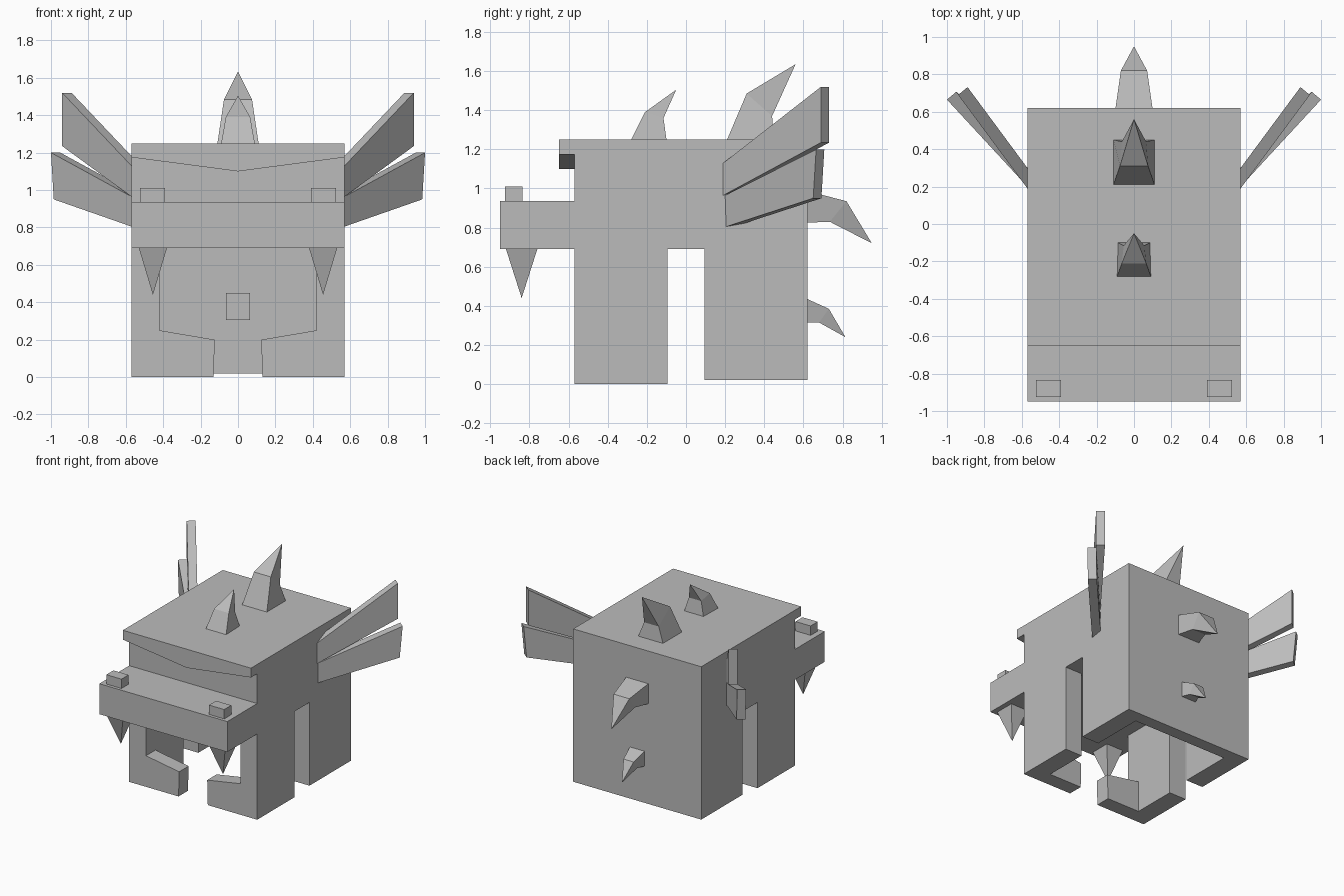
import bpy
import bmesh
from mathutils import Vector

cube = bpy.data.objects.get("Cube")
if cube:
    bpy.data.objects.remove(cube, do_unlink=True)

grey = bpy.data.materials.new("stone_grey")
grey.use_nodes = True
tone = (0.5, 0.5, 0.5, 1)
grey.diffuse_color = tone
grey.node_tree.nodes["Principled BSDF"].inputs["Base Color"].default_value = tone


def finish(name, bm):
    bmesh.ops.recalc_face_normals(bm, faces=bm.faces[:])
    mesh = bpy.data.meshes.new(name)
    bm.to_mesh(mesh)
    bm.free()
    mesh.materials.append(grey)
    obj = bpy.data.objects.new(name, mesh)
    bpy.context.collection.objects.link(obj)
    return obj


def loft(name, rings):
    """Join rings of points; a one-point ring makes a tip."""
    bm = bmesh.new()
    loops = [[bm.verts.new(p) for p in ring] for ring in rings]
    bm.faces.new(loops[0])
    for a, b in zip(loops, loops[1:]):
        n = len(a)
        for i in range(n):
            j = (i + 1) % n
            bm.faces.new([a[i], a[j], b[0]] if len(b) == 1 else [a[i], a[j], b[j], b[i]])
    if len(loops[-1]) > 1:
        bm.faces.new(loops[-1])
    return finish(name, bm)


def box(name, x, y, z):
    rings = [[(x[0], y[0], h), (x[1], y[0], h), (x[1], y[1], h), (x[0], y[1], h)] for h in z]
    return loft(name, rings)


def front_profile(name, points, y0, y1):
    return loft(name, [[(x, y, z) for x, z in points] for y in (y0, y1)])


def spike(name, sections, tip):
    """Bent four-sided spike; sections hold two (y, z) edges and their half widths."""
    rings = []
    for (y0, z0), (y1, z1), w0, w1 in sections:
        rings.append([(-w0, y0, z0), (w0, y0, z0), (w1, y1, z1), (-w1, y1, z1)])
    return loft(name, rings + [[(0, *tip)]])


# Body and jaw
W = 0.57
box("body", (-W, W), (-0.57, 0.62), (0.69, 1.25))
box("back_wall", (-W, W), (0.52, 0.62), (0.02, 0.69))
box("jaw", (-W, W), (-0.95, -0.57), (0.69, 0.935))
front_profile("brow", [(-W, 1.25), (-W, 1.175), (0, 1.10), (W, 1.175), (W, 1.25)], -0.65, -0.57)

for s, side in ((1, "left"), (-1, "right")):
    # Legs with inward-turned front feet
    box(side + "_front_leg", (s * 0.42, s * W), (-0.57, -0.095), (0, 0.69))
    box(side + "_back_leg", (s * 0.42, s * W), (0.095, 0.52), (0.02, 0.69))
    front_profile(side + "_front_foot",
                  [(s * 0.42, 0), (s * 0.13, 0), (s * 0.125, 0.2), (s * 0.42, 0.25)], -0.57, -0.45)

    # Nostril and fang
    box(side + "_nostril", (s * 0.39, s * 0.525), (-0.925, -0.835), (0.935, 1.01))
    fang = [(s * 0.38, -0.92, 0.69), (s * 0.53, -0.92, 0.69),
            (s * 0.53, -0.76, 0.69), (s * 0.38, -0.76, 0.69)]
    loft(side + "_fang", [fang, [(s * 0.455, -0.84, 0.44)]])

    # Slanted side fins
    fins = {
        "upper": [(0.57, 0.19, 0.965), (0.57, 0.19, 1.13), (0.94, 0.69, 1.52), (0.94, 0.69, 1.235)],
        "lower": [(0.57, 0.205, 0.805), (0.57, 0.2, 0.965), (1.0, 0.665, 1.2), (0.985, 0.65, 0.95)],
    }
    for level, points in fins.items():
        outer = [Vector((s * x, y, z)) for x, y, z in points]
        inner = [p + Vector((-s * 0.05, 0.042, 0)) for p in outer]
        loft(f"{side}_{level}_fin", [outer, inner])

# Spikes along the top and back
spike("front_top_spike", [((-0.28, 1.25), (-0.1, 1.25), 0.09, 0.085),
                          ((-0.21, 1.39), (-0.115, 1.36), 0.065, 0.055)], (-0.05, 1.505))
spike("rear_top_spike", [((0.21, 1.25), (0.45, 1.25), 0.11, 0.11),
                         ((0.31, 1.485), (0.44, 1.37), 0.075, 0.065)], (0.56, 1.635))
spike("upper_back_spike", [((0.61, 0.99), (0.61, 0.825), 0.1, 0.1),
                           ((0.82, 0.935), (0.735, 0.83), 0.07, 0.06)], (0.95, 0.72))
spike("lower_back_spike", [((0.505, 0.45), (0.505, 0.305), 0.065, 0.065),
                           ((0.62, 0.435), (0.62, 0.315), 0.065, 0.065),
                           ((0.73, 0.385), (0.68, 0.315), 0.045, 0.04)], (0.815, 0.24))
